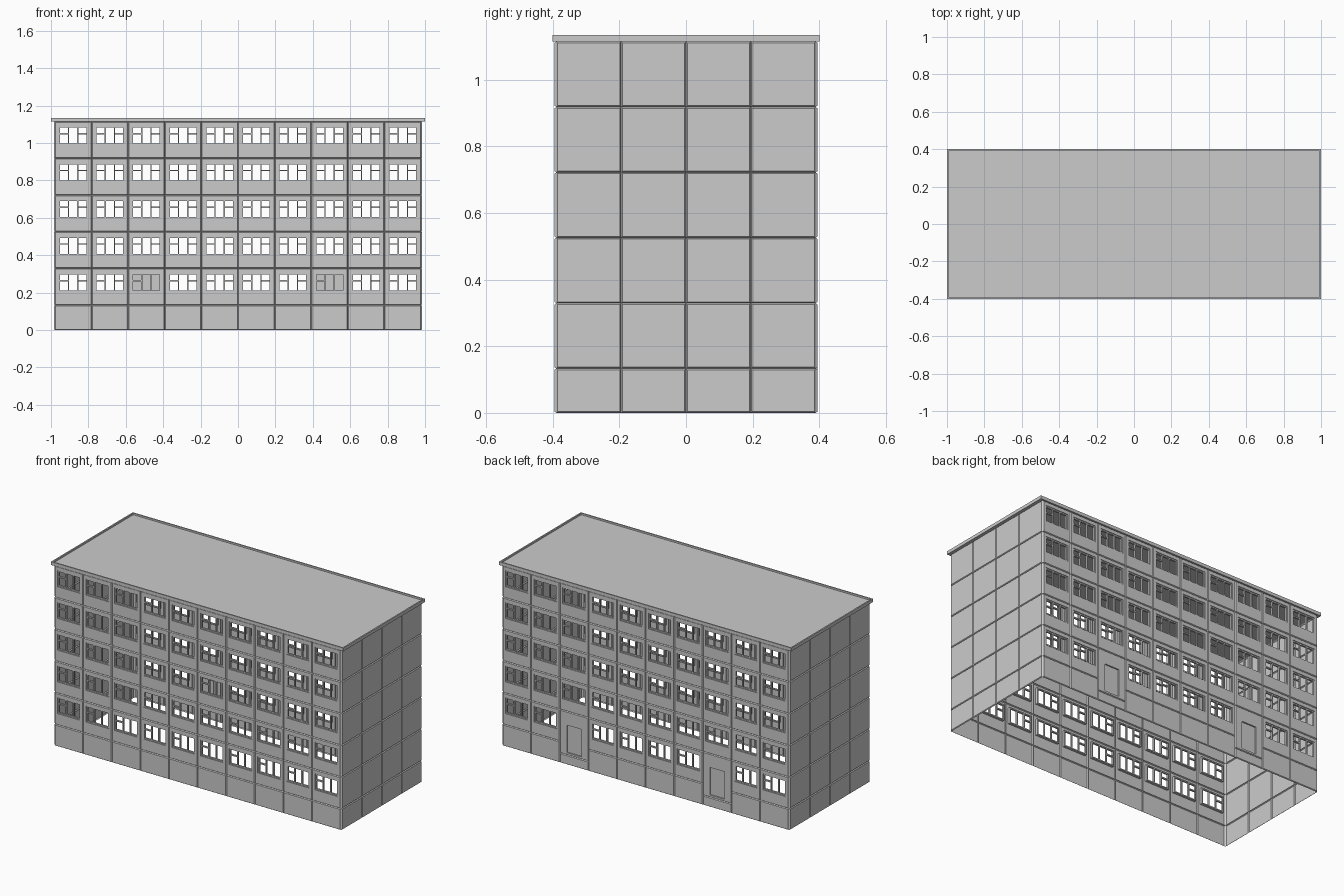
import bpy, bmesh, math
from mathutils import Matrix

if "Cube" in bpy.data.objects:
    bpy.data.objects.remove(bpy.data.objects["Cube"])

HX, HY = 0.985, 0.395          # wall face distances from the centre
GROOVE, INSET = 0.006, 0.004   # panel edge depth and bevel width
LEVELS = [0.0, 0.133] + [0.133 + 0.1963 * i for i in range(1, 6)]


def ring(bm, m, r, d):
    """Four corners of rectangle r = (x0, z0, x1, z1) at depth d in the wall."""
    x0, z0, x1, z1 = r
    return [bm.verts.new(m @ p) for p in
            (Matrix.Translation((0, 0, 0)) @ v for v in corners(x0, z0, x1, z1, d))]


def corners(x0, z0, x1, z1, d):
    from mathutils import Vector
    return [Vector((x, d, z)) for x, z in ((x0, z0), (x1, z0), (x1, z1), (x0, z1))]


def bridge(bm, m, rings, cap):
    loops = [ring(bm, m, r, d) for r, d in rings]
    for a, b in zip(loops, loops[1:]):
        for i in range(4):
            j = (i + 1) % 4
            bm.faces.new((a[i], a[j], b[j], b[i]))
    if cap:
        bm.faces.new(loops[-1])


def panel(bm, m, r, hole=None, depth=0.015, cap=True):
    x0, z0, x1, z1 = r
    face = (x0 + INSET, z0 + INSET, x1 - INSET, z1 - INSET)
    rings = [(r, GROOVE), (face, 0)]
    if hole:
        rings += [(hole, 0), (hole, depth)]
    bridge(bm, m, rings, cap)


def bar(bm, m, x0, z0, x1, z1, y0=0.004, y1=0.015):
    t = Matrix.Translation(((x0 + x1) / 2, (y0 + y1) / 2, (z0 + z1) / 2))
    s = Matrix.Diagonal((x1 - x0, y1 - y0, z1 - z0, 1))
    bmesh.ops.create_cube(bm, size=1, matrix=m @ t @ s)


def window(bm, m, x0, z0, x1, z1, w=0.007):
    bar(bm, m, x0, z0, x1, z0 + w)
    bar(bm, m, x0, z1 - w, x1, z1)
    step = (x1 - x0 - w) / 3
    for i in range(4):
        bar(bm, m, x0 + i * step, z0 + w, x0 + i * step + w, z1 - w)
    zt = z0 + (z1 - z0) * 0.6
    bar(bm, m, x0 + w, zt - w / 2, x0 + step, zt + w / 2)


def finish(bm, name):
    me = bpy.data.meshes.new(name)
    bm.to_mesh(me)
    bm.free()
    ob = bpy.data.objects.new(name, me)
    bpy.context.collection.objects.link(ob)


def wall_matrix(turn, dist):
    return Matrix.Rotation(turn, 4, 'Z') @ Matrix.Translation((0, -dist, 0))


# long walls with windows; the back has two entrance doors
for name, turn in (("front", 0), ("back", math.pi)):
    m = wall_matrix(turn, HY)
    walls, frames = bmesh.new(), bmesh.new()
    half = HX - GROOVE
    step = 2 * half / 10
    for c in range(10):
        x0 = -half + c * step
        x1, cx = x0 + step, x0 + step / 2
        entrance = name == "back" and c in (2, 7)
        base_top = 0.06 if entrance else LEVELS[1]
        panel(walls, m, (x0, 0, x1, base_top))
        for f in range(1, 6):
            z0, z1 = LEVELS[f], LEVELS[f + 1]
            if entrance and f == 1:
                door = (cx - 0.05, 0.075, cx + 0.05, 0.245)
                panel(walls, m, (x0, base_top, x1, z1), door, 0.008)
            else:
                hole = (cx - 0.078, z0 + 0.071, cx + 0.078, z0 + 0.171)
                panel(walls, m, (x0, z0, x1, z1), hole, cap=False)
                window(frames, m, *hole)
    finish(walls, name + "_wall_panels")
    finish(frames, name + "_window_frames")

# blank end walls
for name, turn in (("right", math.pi / 2), ("left", -math.pi / 2)):
    m = wall_matrix(turn, HX)
    bm = bmesh.new()
    half = HY - GROOVE
    step = half / 2
    for c in range(4):
        for z0, z1 in zip(LEVELS, LEVELS[1:]):
            panel(bm, m, (-half + c * step, z0, -half + (c + 1) * step, z1))
    finish(bm, name + "_wall_panels")

# roof slab with a low raised rim
bm = bmesh.new()
bmesh.ops.create_cube(bm, size=1, matrix=Matrix.Translation((0, 0, 1.125))
                      @ Matrix.Diagonal((2, 0.8, 0.02, 1)))
bm.normal_update()
top = [f for f in bm.faces if f.normal.z > 0.9]
bmesh.ops.inset_region(bm, faces=top, thickness=0.012)
inner = bmesh.ops.extrude_face_region(bm, geom=top)
bmesh.ops.delete(bm, geom=top, context='FACES_ONLY')
bmesh.ops.translate(bm, vec=(0, 0, -0.01),
                    verts=[v for v in inner["geom"] if isinstance(v, bmesh.types.BMVert)])
bmesh.ops.recalc_face_normals(bm, faces=bm.faces)
finish(bm, "roof")
